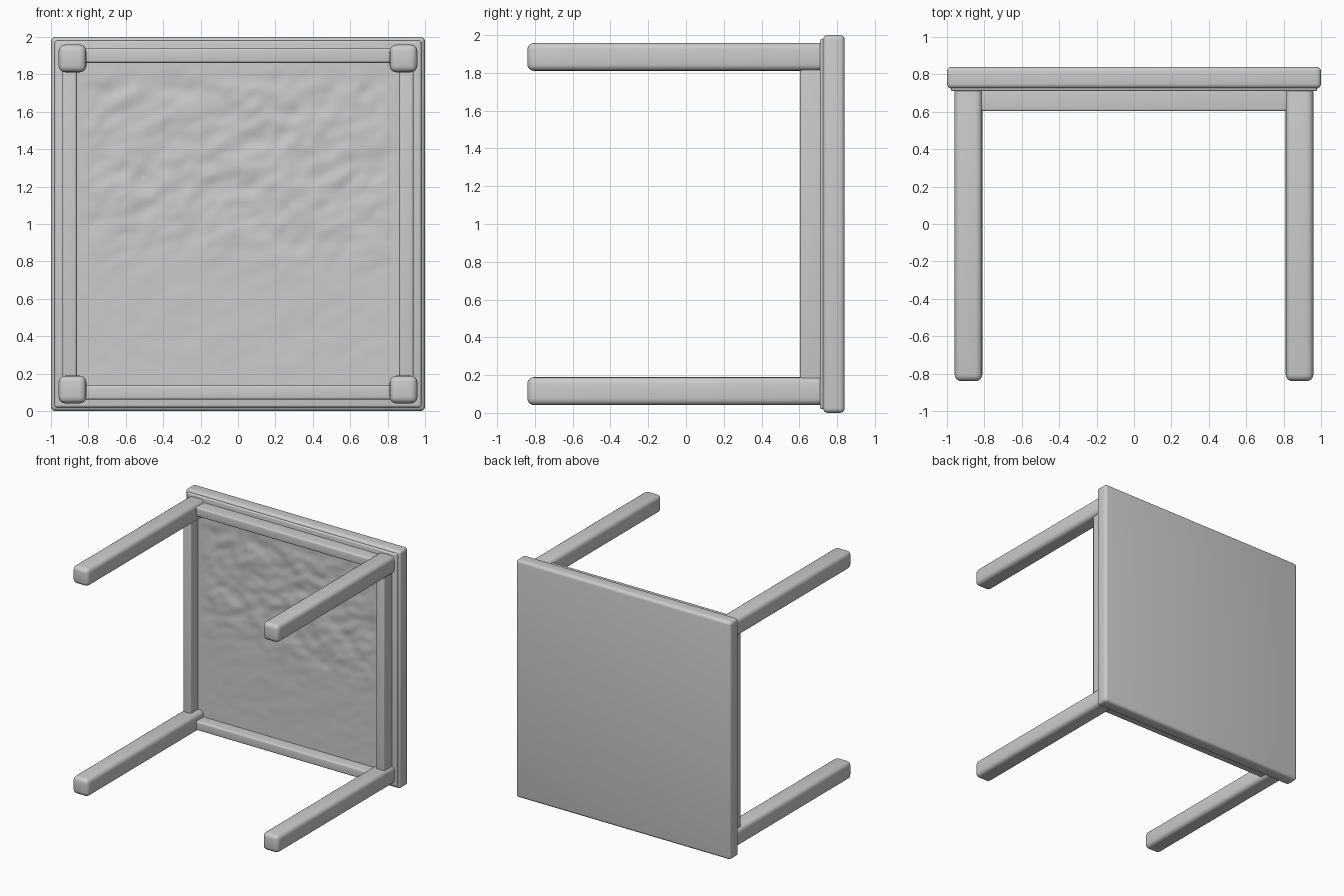
import bpy, bmesh
from mathutils import Vector, noise

if "Cube" in bpy.data.objects:
    bpy.data.objects.remove(bpy.data.objects["Cube"])

grey = bpy.data.materials.new("plain_grey")
grey.diffuse_color = (0.6, 0.6, 0.6, 1)
grey.use_nodes = True
grey.node_tree.nodes["Principled BSDF"].inputs["Base Color"].default_value = grey.diffuse_color


def finish(name, bm):
    mesh = bpy.data.meshes.new(name)
    bm.to_mesh(mesh)
    bm.free()
    obj = bpy.data.objects.new(name, mesh)
    bpy.context.collection.objects.link(obj)
    mesh.materials.append(grey)
    bpy.context.view_layer.objects.active = obj
    obj.select_set(True)
    bpy.ops.object.shade_smooth_by_angle(angle=0.6)
    obj.select_set(False)
    return obj


def rounded_box(name, lo, hi, radius):
    bm = bmesh.new()
    bmesh.ops.create_cube(bm, size=1)
    lo, hi = Vector(lo), Vector(hi)
    for v in bm.verts:
        v.co = (lo + hi) / 2 + v.co * (hi - lo)
    bmesh.ops.bevel(bm, geom=bm.edges[:], offset=radius, segments=4,
                    profile=0.5, affect='EDGES', clamp_overlap=True)
    return finish(name, bm)


# Table lying on its side: the top stands upright at the back
rounded_box("table_top", (-1, 0.725, 0), (1, 0.84, 2), 0.025)

# Slim moulding under the table top
rounded_box("top_moulding", (-0.98, 0.71, 0.02), (0.98, 0.76, 1.98), 0.012)

# Four legs, and the rails that join them
for s in (-1, 1):
    side = "right" if s > 0 else "left"
    level = "upper" if s > 0 else "lower"
    for t in (-1, 1):
        x, z = s * 0.885, 1 + t * 0.885
        rounded_box(f"leg_{side}_{'upper' if t > 0 else 'lower'}",
                    (x - 0.074, -0.84, z - 0.074), (x + 0.074, 0.74, z + 0.074), 0.035)
    c = s * 0.9
    rounded_box(f"rail_{side}", (c - 0.038, 0.603, 0.12), (c + 0.038, 0.74, 1.88), 0.012)
    rounded_box(f"rail_{level}", (-0.88, 0.603, 1 + c - 0.038),
                (0.88, 0.74, 1 + c + 0.038), 0.012)

# Uneven underside, rougher towards the upper part
bm = bmesh.new()
bmesh.ops.create_grid(bm, x_segments=90, y_segments=90, size=0.87)
for v in bm.verts:
    x, z = v.co.x, v.co.y
    edge = max(0, min(1, (0.85 - max(abs(x), abs(z))) * 8))
    rough = 0.2 + 0.8 * max(0, min(1, (z + 0.3) * 2.5))
    p = Vector((x * 4 + z * 2, z * 6 - x * 3, 0))
    bump = noise.noise(p) * 0.012 + noise.noise(p * 2.3) * 0.008
    v.co = (x, 0.7 + bump * edge * rough, z + 1)
finish("underside_panel", bm)
